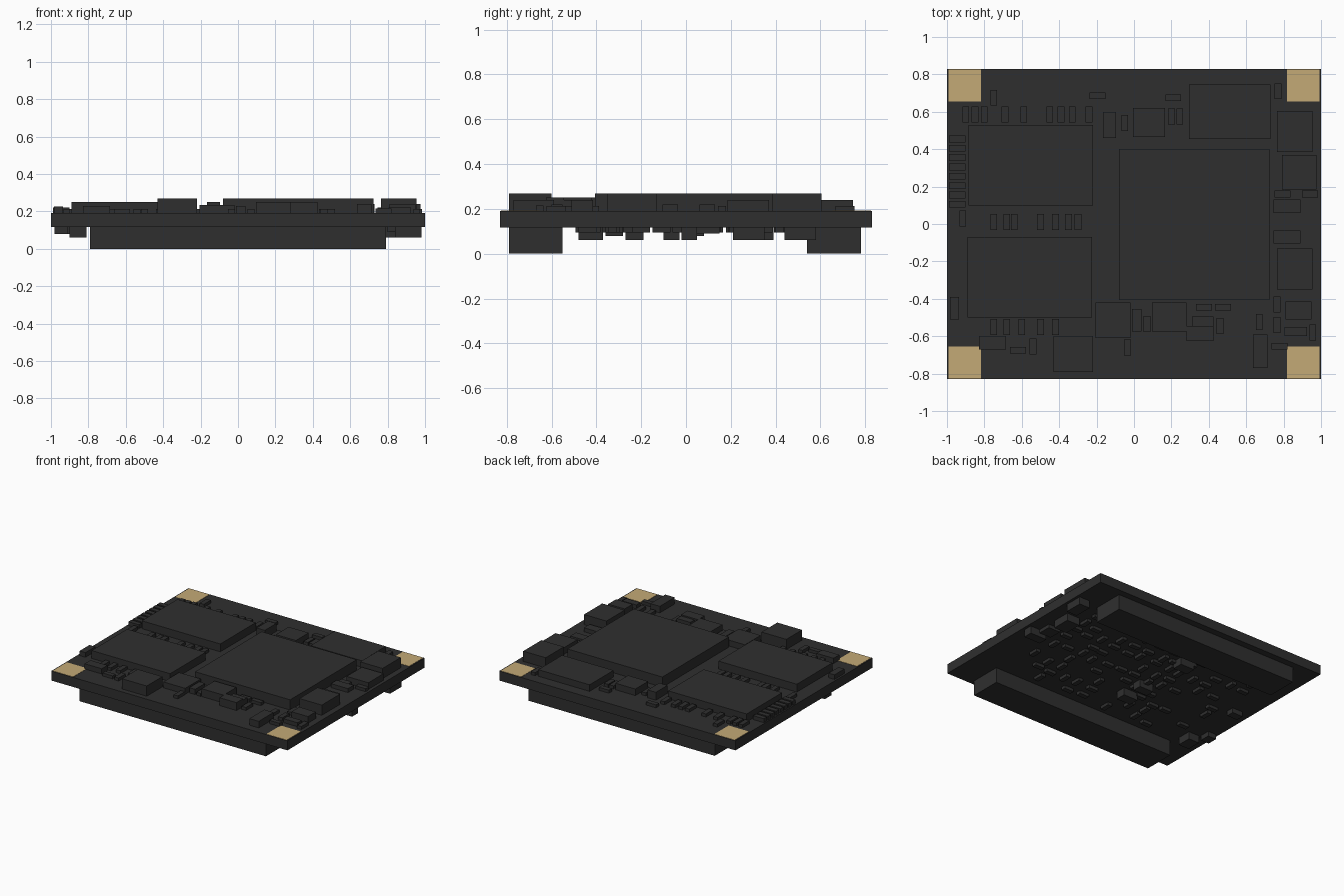
import bpy
import bmesh
import random
from mathutils import Matrix, Vector

default_cube = bpy.data.objects.get("Cube")
if default_cube:
    bpy.data.objects.remove(default_cube)

random.seed(4)
U = 0.01                      # all layout numbers are in hundredths of a unit
BOARD_LOW, BOARD_TOP = 11.7, 19


def material(name, colour):
    mat = bpy.data.materials.new(name)
    mat.use_nodes = True
    rgba = (*colour, 1)
    mat.diffuse_color = rgba
    shader = next(n for n in mat.node_tree.nodes if n.type == "BSDF_PRINCIPLED")
    shader.inputs["Base Color"].default_value = rgba
    shader.inputs["Roughness"].default_value = 0.8
    return mat


charcoal = material("charcoal", (.028, .028, .028))
gold = material("pale_gold", (.55, .4, .18))


def add_block(bm, low, high):
    """Add one axis-aligned block between two corners."""
    low, high = Vector(low) * U, Vector(high) * U
    place = Matrix.Translation((low + high) / 2) @ Matrix.Diagonal((*(high - low), 1))
    bmesh.ops.create_cube(bm, size=1, matrix=place)


def make_object(name, blocks, mat=charcoal):
    bm = bmesh.new()
    for low, high in blocks:
        add_block(bm, low, high)
    mesh = bpy.data.meshes.new(name)
    bm.to_mesh(mesh)
    bm.free()
    mesh.materials.append(mat)
    obj = bpy.data.objects.new(name, mesh)
    bpy.context.collection.objects.link(obj)
    return obj


def top_part(name, x0, y0, x1, y1, top):
    make_object(name, [((x0, y0, BOARD_TOP), (x1, y1, top))])


def under_part(name, x0, y0, x1, y1, low):
    make_object(name, [((x0, y0, low), (x1, y1, BOARD_LOW))])


def chips(name, centres, width=3.6, depth=8.5, top=21.3):
    """A group of equal small parts on the upper side."""
    make_object(name, [((x - width / 2, y - depth / 2, BOARD_TOP),
                        (x + width / 2, y + depth / 2, top)) for x, y in centres])


# Board and gold corner pads
make_object("circuit_board", [((-100, -83, BOARD_LOW), (100, 83, BOARD_TOP))])
pads = [(sx * 90.5, sy * 74) for sx in (-1, 1) for sy in (-1, 1)]
chips("corner_pads", pads, width=17.2, depth=17.2, top=BOARD_TOP + .2)

bpy.data.objects["corner_pads"].data.materials[0] = gold

# Long connectors below
under_part("front_connector", -79, -79, 79, -55, 0)
under_part("back_connector", -79, 54, 79, 78, 0)

# Large packages
top_part("main_processor", -8, -40.5, 72.5, 40, 26.8)
top_part("back_memory", -88.5, 10, -22, 53, 25)
top_part("front_memory", -89, -50, -22.5, -7, 25)
top_part("back_controller", 29.5, 45.5, 73, 74.5, 24)

# Power parts along the left edge
top_part("back_inductor", 76.5, 38.5, 95.5, 60.5, 26.8)
top_part("middle_regulator", 79, 18.5, 97.5, 37, 24)
top_part("front_inductor", 76.5, -35, 95.5, -13, 26.8)
top_part("upper_diode", 74.5, 6, 89, 13, 22)
top_part("lower_diode", 74.5, -10.5, 89, -3.5, 22)
top_part("edge_regulator", 81, -51, 95, -41.5, 24)
top_part("edge_resistor", 80.5, -60, 92.5, -55, 22)
top_part("pad_resistor", 73.5, -67, 82, -63.5, 21.5)
top_part("tall_capacitor", 63.5, -77, 71.5, -59, 24)

# Parts along the front
top_part("front_coil", -43, -79, -22, -60, 26.8)
top_part("front_regulator", -20.5, -61, -2, -42, 23.5)
top_part("oscillator", 9.5, -57.5, 28, -42, 25)
top_part("front_switch", 28, -62.5, 42.5, -54.5, 25)
top_part("switch_resistor", 31, -54.5, 42.5, -49.5, 24)
top_part("slim_capacitor", -1, -57.5, 4, -45.5, 23)
top_part("corner_driver", -83, -67, -68.5, -60, 23)
top_part("edge_capacitor", -98.5, -51, -93.5, -39, 22.5)

# Parts along the back
top_part("back_driver", -.5, 46.5, 16.5, 62, 24)
top_part("back_capacitor", -16.5, 46, -9.5, 60, 25)

# Rows of small upright and flat chips
chips("back_row", [(x, 58.5) for x in (-90, -85, -80, -69, -59, -45, -39, -33, -24)])
chips("back_pair", [(x, 57.5) for x in (20, 24.5)])
chips("middle_row", [(x, 1) for x in (-75, -68, -64, -50, -42, -35, -30)])
chips("front_row", [(x, -55) for x in (-75, -68, -60, -50, -42)])
chips("edge_column", [(-94.5, 45.5 - 5 * i) for i in range(8)], width=9, depth=3.6, top=22)
chips("loose_back_chips", [(-75, 67.5), (77, 71), (-5, 54), (-91.5, 3)])
chips("loose_front_chips", [(76.5, -43), (76.5, -54), (95.5, -58), (67, -52.5),
                            (46, -54.5), (7, -53.5), (-3.5, -66), (-54, -65.5)])
chips("flat_chips", [(-19.5, 68.5), (21, 67.5), (79.5, 16), (94, 16),
                     (37.5, -44.5), (47.5, -44.5), (-62, -67.5)], width=8.5, depth=3.6)

# Larger parts underneath, along both edges and near the middle
under_part("under_edge_inductor", 89, 44, 98, 58, 6)
under_part("under_edge_regulator", 79, 21, 90, 35, 6)
under_part("under_edge_diode", 84, -2, 98, 5, 6)
under_part("under_edge_chip", 80, 5, 90, 15, 9)
under_part("under_back_coil", -22, 31, -10, 39, 6)
under_part("under_middle_coil", -20, -10, -8, -3, 6)
under_part("under_front_coil", -19, -27, -7, -19, 6)
under_part("under_side_coil", -90, -48, -81, -37, 6)
under_part("under_side_capacitor", -98, -36, -91, -28, 8)
under_part("under_side_chip", -92, 2, -83, 8, 8)

# Scattered rows of small chips underneath
scatter = []
for row in range(9):
    for column in range(13):
        if random.random() < .3:
            continue
        x = -72 + column * 12 + random.uniform(-2, 2)
        y = -44 + row * 11 + random.uniform(-2, 2)
        half_x, half_y = random.choice([(1.8, 4), (4, 1.8)])
        scatter.append(((x - half_x, y - half_y, 9.4), (x + half_x, y + half_y, BOARD_LOW)))
make_object("under_small_chips", scatter)
